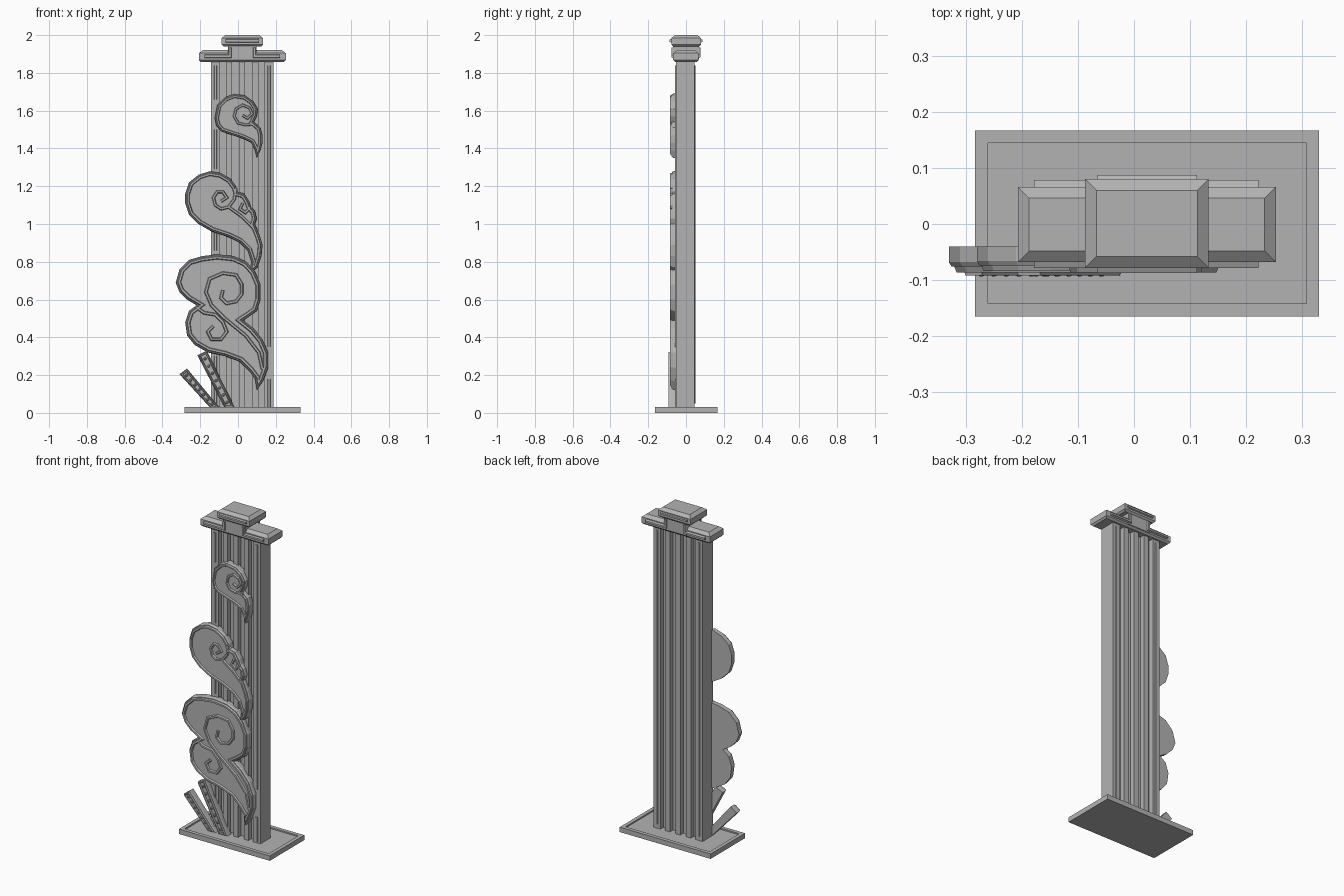
import bpy
import bmesh
from mathutils import Vector

cube = bpy.data.objects.get("Cube")
if cube:
    bpy.data.objects.remove(cube, do_unlink=True)

stone = bpy.data.materials.new("grey stone")
stone.use_nodes = True
stone.diffuse_color = (0.45, 0.45, 0.45, 1)
stone.node_tree.nodes["Principled BSDF"].inputs["Base Color"].default_value = stone.diffuse_color


def finish(name, bm):
    bmesh.ops.recalc_face_normals(bm, faces=bm.faces)
    mesh = bpy.data.meshes.new(name)
    bm.to_mesh(mesh)
    bm.free()
    mesh.materials.append(stone)
    ob = bpy.data.objects.new(name, mesh)
    bpy.context.collection.objects.link(ob)
    return ob


def loft(name, rings, closed=False):
    """Skin between point rings; cap the two ends unless the loft is closed."""
    bm = bmesh.new()
    rows = [[bm.verts.new(p) for p in ring] for ring in rings]
    n = len(rows[0])
    pairs = list(zip(rows, rows[1:]))
    if closed:
        pairs.append((rows[-1], rows[0]))
    else:
        bm.faces.new(rows[0])
        bm.faces.new(rows[-1])
    for a, b in pairs:
        for i in range(n):
            j = (i + 1) % n
            bm.faces.new((a[i], a[j], b[j], b[i]))
    return finish(name, bm)


def rect(x0, x1, y0, y1, z, inset=0.0):
    x0, x1, y0, y1 = x0 + inset, x1 - inset, y0 + inset, y1 - inset
    return [(x0, y0, z), (x1, y0, z), (x1, y1, z), (x0, y1, z)]


def slab(name, x0, x1, y0, y1, z0, z1, cut=0.0):
    """Block with chamfered top and bottom edges."""
    box = (x0, x1, y0, y1)
    if not cut:
        return loft(name, [rect(*box, z0), rect(*box, z1)])
    return loft(name, [rect(*box, z0, cut / 2), rect(*box, z0 + cut / 2),
                       rect(*box, z1 - cut * 0.8), rect(*box, z1, cut)])


def scaled(points):
    return [Vector(p) / 100 for p in points]


def offset(pts, dist, closed):
    """Shift a flat path sideways with limited mitres."""
    out, n = [], len(pts)
    for i, p in enumerate(pts):
        before = pts[i - 1] if closed or i else None
        after = pts[(i + 1) % n] if closed or i < n - 1 else None
        dirs = []
        if before is not None:
            dirs.append((p - before).normalized())
        if after is not None:
            dirs.append((after - p).normalized())
        normals = [Vector((d.y, -d.x)) for d in dirs]
        mid = sum(normals, Vector((0, 0)))
        mid = mid.normalized() if mid.length > 0.01 else normals[0]
        out.append(p + mid * dist / max(mid.dot(normals[0]), 0.5))
    return out


def ridge(name, pts, y, rise, width, closed=False):
    """Raised trapezoid moulding along a path on a vertical plane."""
    sides = [(width / 2, -rise * 0.3), (width / 4, rise), (-width / 4, rise), (-width / 2, -rise * 0.3)]
    tracks = [[(p.x, y + h, p.y) for p in offset(pts, w, closed)] for w, h in sides]
    return loft(name, list(zip(*tracks)), closed)


def panel(name, points, back, front, rim):
    """Flat cut-out with a chamfered edge and a raised rim."""
    pts = scaled(points)
    edge = offset(pts, rim * 0.25, True)
    loft(name, [[(p.x, y, p.y) for p in ring]
                for ring, y in ((pts, back), (pts, front + 0.008), (edge, front))])
    ridge(name + "_rim", offset(pts, rim * 0.9, True), front, -0.01, rim, True)


# Base plate with a recessed floor
bx = (-0.283, 0.33, -0.165, 0.167)
loft("base_plate", [rect(*bx, 0), rect(*bx, 0.03), rect(*bx, 0.03, 0.023), rect(*bx, 0.022, 0.023)])

# Fluted column, extruded from a ribbed profile
MID, FRONT, BACK, PITCH = 0.022, -0.053, 0.046, 0.0708
row = []
for k in range(-2, 3):
    half = 0.024 if abs(k) == 2 else 0.016
    centre = MID + k * PITCH
    for x, deep in ((centre - half, True), (centre - half, False), (centre + half, False), (centre + half, True)):
        outer = (k == -2 and x < centre) or (k == 2 and x > centre)
        if not (outer and deep):
            row.append((x, 0.03 if deep else 0.0))
profile = [(x, FRONT + d) for x, d in row] + [(x, BACK - d) for x, d in reversed(row)]
loft("fluted_column", [[(x, y, z) for x, y in profile] for z in (0.02, 1.87)])

# Thin beads on the outer ribs
left_x, right_x = MID - 2 * PITCH, MID + 2 * PITCH
beads = [(left_x, 0.05, 0.3), (left_x, 0.86, 0.96), (left_x, 1.29, 1.5), (left_x, 1.66, 1.84),
         (right_x, 0.03, 0.18), (right_x, 0.35, 1.84)]
for x, z0, z1 in beads:
    ridge("front_bead", [Vector((x, z0)), Vector((x, z1))], FRONT, -0.006, 0.018)
for x in (left_x, right_x):
    ridge("back_bead", [Vector((x, 0.05)), Vector((x, 1.84))], BACK, 0.004, 0.018)

# Stepped capital with mouldings front and back
slab("capital_lower", -0.207, 0.253, -0.068, 0.066, 1.858, 1.92, 0.02)
slab("capital_neck", -0.052, 0.098, -0.07, 0.07, 1.87, 1.95)
slab("capital_upper", -0.087, 0.133, -0.078, 0.08, 1.94, 2.0, 0.02)
for label, s in (("front", -1), ("back", 1)):
    ridge(label + "_upper_moulding", scaled([(-6.5, 197), (11.2, 197)]), s * 0.078, s * 0.009, 0.022)
    for m in (-1, 1):
        path = [Vector((MID + m * x, z)) for x, z in ((0.2, 1.888), (0.065, 1.888), (0.065, 1.935))]
        ridge(label + "_lower_moulding", path, s * 0.068, s * 0.01, 0.022)

# Scrolling cloud panels, points in hundredths
small_cloud = [(-12.4, 156), (-11, 163), (-7, 167), (-2, 169), (4, 168), (8, 165), (10.5, 161), (10, 157),
               (8.5, 154), (12, 151), (13, 147), (13, 143), (12, 139), (10, 135), (9, 139), (7, 143),
               (3, 145), (-3, 147), (-9, 149), (-11.5, 152)]
middle_cloud = [(-28, 116), (-26, 122), (-21, 126), (-15, 128), (-9, 127), (-4, 124), (-1, 120), (0, 117),
                (3.5, 116), (6, 112), (7, 109), (9, 107), (10, 103), (9, 100), (11.5, 94), (13, 89),
                (12.5, 83), (10.5, 77), (6, 74), (7, 80), (5, 86), (1, 90), (-5, 93), (-14, 96),
                (-21, 100), (-26, 105), (-28, 111)]
large_cloud = [(-33, 69), (-31, 76), (-26, 81), (-19, 83), (-11, 84), (-2, 83), (4.5, 80), (9, 75),
               (12, 68), (12, 60), (10, 54), (6, 51), (3, 49), (8, 45), (13, 39), (16, 32), (16, 24),
               (13.5, 17), (10, 12), (9, 18), (6, 22), (1, 27), (-7, 30), (-16, 32), (-23, 36),
               (-27, 41), (-28, 48), (-26, 54), (-22, 57), (-27, 60), (-31, 64)]
CLOUD = -0.076


def cloud(name, outline, curls, front, rim):
    # Outlines run clockwise, so a positive offset moves inward
    panel(name, outline, -0.04, front, rim)
    for path in curls:
        ridge(name + "_curl", scaled(path), front, -0.01, rim)


cloud("small_cloud", small_cloud, [
    [(9, 153), (4, 152.5), (0, 153.5), (-2, 157), (-1, 161), (2.5, 163), (6, 161.5), (7.5, 158.5),
     (5, 156), (2.5, 157.5)]], CLOUD, 0.016)
cloud("middle_cloud", middle_cloud, [
    [(-1, 119), (-2, 113), (-5, 109), (-9, 108), (-12, 110), (-13, 114), (-11, 117), (-8, 117),
     (-6, 114), (-9, 112)],
    [(-5, 109), (2, 104), (8, 98)],
    [(6.5, 109), (4, 106), (1, 108), (2.5, 111)]], CLOUD + 0.002, 0.018)
cloud("large_cloud", large_cloud, [
    [(13, 23), (11, 32), (4, 41), (-7, 50), (-14, 57), (-17, 64), (-15, 71), (-8, 74), (-1, 73),
     (2, 68), (2, 63), (-1, 59), (-6, 58), (-9, 61), (-8, 65)],
    [(-22, 56), (-18, 53), (-12, 52), (-8, 48), (-6, 43), (-9, 39), (-14, 39), (-16, 43), (-13, 46)]],
    CLOUD, 0.02)

# Slanted studded bars at the foot
bars = {"lower_bar": [(-31, 20.5), (-27, 23.5), (-9.5, 2.5), (-14.5, 2.5)],
        "upper_bar": [(-21.5, 30.5), (-16.5, 33), (-1.5, 2.5), (-7, 2.5)]}
for name, outline in bars.items():
    panel(name, outline, -0.045, -0.082, 0.01)
    a, b, c, d = scaled(outline)
    top, foot = (a + b) / 2, (c + d) / 2
    for i in range(7):
        p = top.lerp(foot, (i + 0.8) / 7.6)
        bm = bmesh.new()
        bmesh.ops.create_icosphere(bm, subdivisions=1, radius=0.009)
        bmesh.ops.translate(bm, verts=bm.verts, vec=(p.x, -0.086, p.y))
        finish(name + "_stud", bm)
